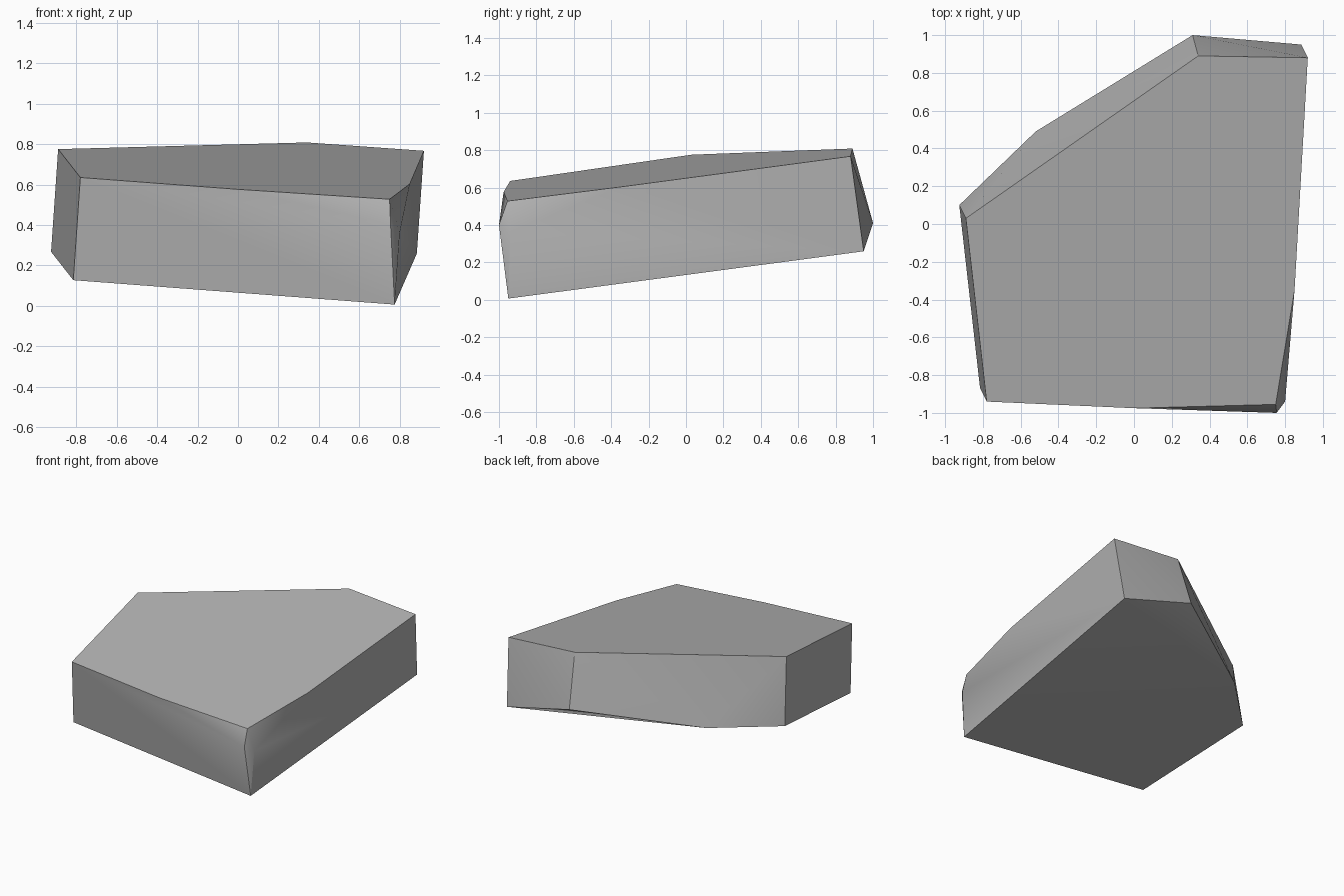
import bpy
import bmesh
from math import radians

cube = bpy.data.objects.get("Cube")
if cube:
    bpy.data.objects.remove(cube, do_unlink=True)


def make_material(name, colour):
    mat = bpy.data.materials.new(name)
    mat.use_nodes = True
    mat.diffuse_color = colour
    mat.node_tree.nodes["Principled BSDF"].inputs["Base Color"].default_value = colour
    return mat


def slope(x, y, lift):
    """Height of the tilted slab planes, which run parallel."""
    return lift - 0.069 * x + 0.137 * y


BOTTOM, TOP = 0.19, 0.71

# Outlines of the two tilted faces; each has one corner broken away
top_outline = [(-0.89, 0.03), (0.34, 0.89), (0.92, 0.88), (0.85, -0.35),
               (0.75, -0.955), (0, -0.975), (-0.78, -0.94)]
bottom_outline = [(-0.925, 0.1), (-0.52, 0.49), (0.885, 0.95),
                  (0.775, -0.95), (-0.815, -0.87)]

# Points on the sides where the corners are chipped
chips = [(0.31, 1.0, 0.41), (0.755, -1.0, 0.4), (0.80, -0.94, 0.36)]

points = [(x, y, slope(x, y, TOP)) for x, y in top_outline]
points += [(x, y, max(0, slope(x, y, BOTTOM))) for x, y in bottom_outline]
points += chips

# Wrap the points in a convex stone and merge the flat facets
bm = bmesh.new()
for p in points:
    bm.verts.new(p)
hull = bmesh.ops.convex_hull(bm, input=bm.verts[:])
loose = [v for v in bm.verts if not v.link_faces]
bmesh.ops.delete(bm, geom=loose, context='VERTS')
bmesh.ops.dissolve_limit(bm, angle_limit=radians(2), verts=bm.verts[:], edges=bm.edges[:])
bmesh.ops.recalc_face_normals(bm, faces=bm.faces[:])

mesh = bpy.data.meshes.new("stone_slab")
bm.to_mesh(mesh)
bm.free()
slab = bpy.data.objects.new("stone_slab", mesh)
bpy.context.collection.objects.link(slab)
mesh.materials.append(make_material("stone_grey", (0.45, 0.45, 0.45, 1)))

# Soft shading over the shallow chips, crisp main edges
bpy.ops.object.select_all(action='DESELECT')
slab.select_set(True)
bpy.context.view_layer.objects.active = slab
bpy.ops.object.shade_smooth_by_angle(angle=radians(30))
